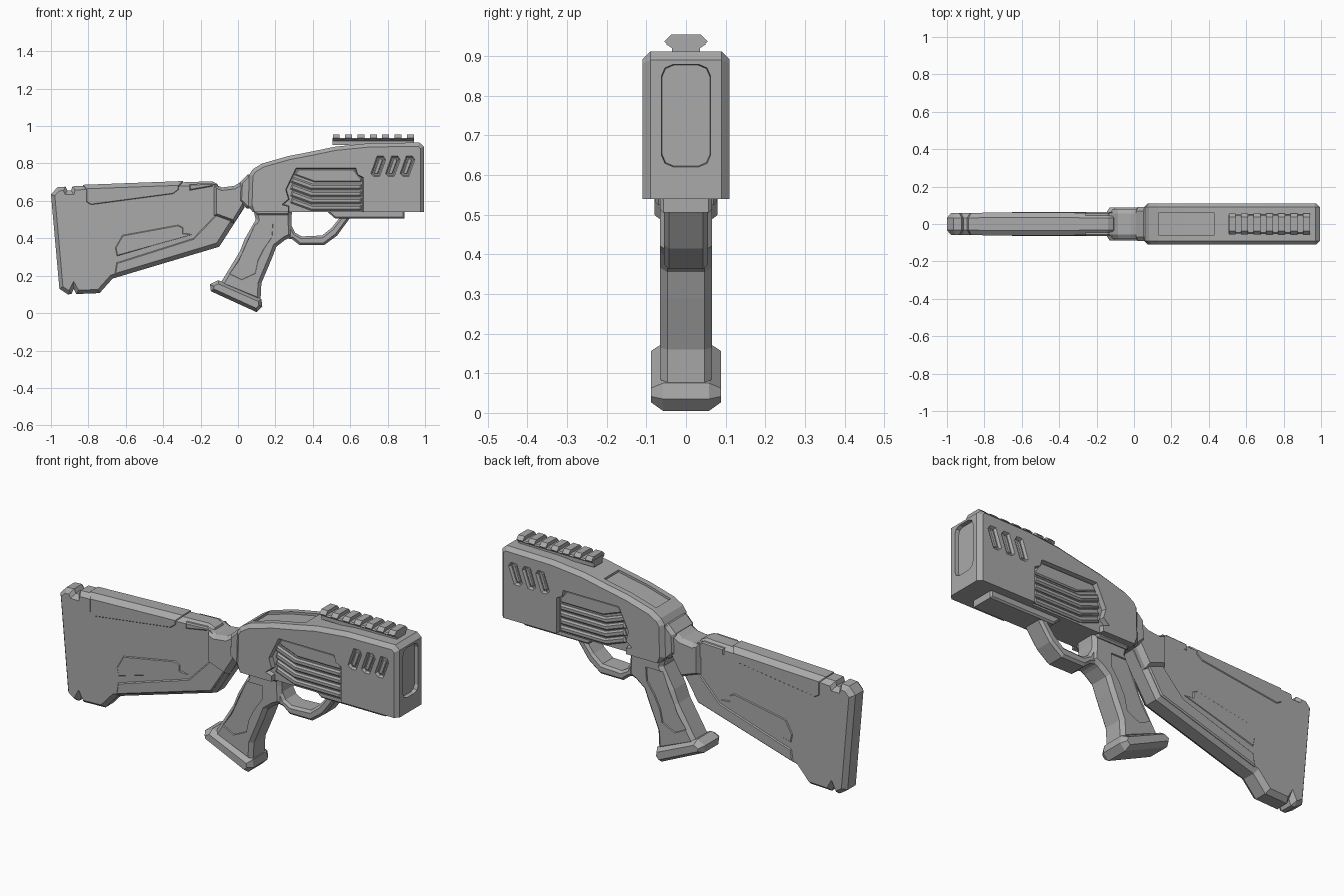
import bpy
import bmesh
from mathutils import Vector

default_cube = bpy.data.objects.get("Cube")
if default_cube:
    bpy.data.objects.remove(default_cube, do_unlink=True)

gray = bpy.data.materials.new("plain_gray")
gray.use_nodes = True
gray.diffuse_color = (0.4, 0.4, 0.4, 1)
gray.node_tree.nodes["Principled BSDF"].inputs["Base Color"].default_value = gray.diffuse_color


def inset(points, amount):
    """Move every edge of a closed outline inward by the amount."""
    pts = [Vector(p) for p in points]
    count = len(pts)
    area = sum(pts[i - 1].cross(pts[i]) for i in range(count))
    sign = 1 if area > 0 else -1
    result = []
    for i, p in enumerate(pts):
        before = (p - pts[i - 1]).normalized()
        after = (pts[(i + 1) % count] - p).normalized()
        n1 = Vector((-before.y, before.x)) * sign
        n2 = Vector((-after.y, after.x)) * sign
        result.append(p + (n1 + n2) * amount / max(1 + n1.dot(n2), 0.4))
    return result


def place(axis, p, h):
    if axis == "X":
        return (h, p[0], p[1])
    if axis == "Y":
        return (p[0], h, p[1])
    return (p[0], p[1], h)


def build(name, shells, axis="Y"):
    """Make one mesh from closed shells, each a list of (height, outline)."""
    bm = bmesh.new()
    for loops in shells:
        rings = [[bm.verts.new(place(axis, p, h)) for p in pts] for h, pts in loops]
        for low, high in zip(rings, rings[1:]):
            for i in range(len(low)):
                bm.faces.new((low[i - 1], low[i], high[i], high[i - 1]))
        bm.faces.new(rings[0])
        bm.faces.new(rings[-1])
    bmesh.ops.recalc_face_normals(bm, faces=bm.faces)
    mesh = bpy.data.meshes.new(name)
    bm.to_mesh(mesh)
    bm.free()
    ob = bpy.data.objects.new(name, mesh)
    bpy.context.collection.objects.link(ob)
    mesh.materials.append(gray)
    return ob


def slab(name, pts, half, edge=0.015, depth=None, floor=None):
    """Centred solid with chamfered sides; the floor height stays square."""
    depth = depth or edge
    small = inset(pts, edge)
    if floor is not None:
        small = [Vector((s.x, p[1])) if p[1] == floor else s for s, p in zip(small, pts)]
    return build(name, [[(-half, small), (depth - half, pts), (half - depth, pts), (half, small)]])


def both_sides(name, outlines, inner, outer, edge=0.006):
    """Chamfered plates on the two flanks."""
    return build(name, [[(s * inner, pts), (s * (outer - edge), pts), (s * outer, inset(pts, edge))]
                        for s in (-1, 1) for pts in outlines])


def side_cutter(outlines, depth, edge):
    return build("cutter", [[(s * depth, inset(pts, edge)), (s * (depth + 0.02), pts), (s * 0.2, pts)]
                            for s in (-1, 1) for pts in outlines])


def cut(target, cutter):
    cutter.hide_render = True
    mod = target.modifiers.new("cut", "BOOLEAN")
    mod.operation = "DIFFERENCE"
    mod.solver = "EXACT"
    mod.object = cutter
    bpy.context.view_layer.objects.active = target
    bpy.ops.object.modifier_apply(modifier=mod.name)
    bpy.data.objects.remove(cutter, do_unlink=True)


def soft_box(u0, u1, v0, v1, c):
    """Rectangle with rounded corners."""
    k = c * 0.3
    return [(u0 + c, v0), (u1 - c, v0), (u1 - k, v0 + k), (u1, v0 + c), (u1, v1 - c), (u1 - k, v1 - k),
            (u1 - c, v1), (u0 + c, v1), (u0 + k, v1 - k), (u0, v1 - c), (u0, v0 + c), (u0 + k, v0 + k)]


# Main body shell
bottom = 0.54
crown = [(0.06, 0.74), (0.08, 0.77), (0.13, 0.80), (0.27, 0.84), (0.4, 0.865), (0.52, 0.89), (0.7, 0.908)]
body = slab("body", [(0.08, bottom), (0.055, 0.57), *crown, (0.97, 0.912), (0.995, 0.89), (0.995, bottom)],
            0.11, 0.02, floor=bottom)

# Open side bays, slanted vents, muzzle panel and top panel
bay = [(0.27, 0.5), (0.27, 0.57), (0.235, 0.58), (0.27, 0.61), (0.255, 0.66), (0.31, 0.775), (0.63, 0.775),
       (0.64, 0.74), (0.67, 0.725), (0.67, 0.5)]
cut(body, side_cutter([bay], 0.085, 0.004))
vent = [(-0.045, -0.04), (-0.025, -0.06), (0.01, -0.06), (0.045, 0.035), (0.03, 0.06), (-0.01, 0.06)]
vents = [[(x + u, 0.785 + v) for u, v in vent] for x in (0.75, 0.828, 0.906)]
cut(body, side_cutter(vents, 0.098, 0.012))
muzzle = soft_box(-0.068, 0.068, 0.615, 0.885, 0.035)
cut(body, build("cutter", [[(0.975, inset(muzzle, 0.008)), (0.99, inset(muzzle, 0.006)), (1.1, muzzle)]], "X"))
sunk = [(x, z - 0.012) for x, z in crown[2:5]] + [(0.43, 0.86)]
cut(body, build("cutter", [[(y, sunk + [(0.43, 1), (0.13, 1)]) for y in (-0.06, 0.06)]]))

# Raised vent rims around the slots
both_sides("vent_insert", [inset(v, 0.018) for v in vents], 0.09, 0.104, 0.004)

# Bent louvres inside the bays
louvres = []
for i in range(4):
    z = 0.69 - 0.037 * i
    louvres.append([(0.29, z + 0.04), (0.4, z), (0.66, z), (0.66, z - 0.03), (0.39, z - 0.03), (0.28, z + 0.01)])
both_sides("bay_louvre", louvres, 0.08, 0.098, 0.008)
both_sides("bay_cover", [[(0.3, 0.74), (0.32, 0.77), (0.62, 0.77), (0.66, 0.72), (0.66, 0.7), (0.41, 0.7)]],
           0.08, 0.096, 0.006)

# Top rail with seven teeth
neck = [(-0.035, 0.9), (0.035, 0.9), (0.035, 0.92), (0.05, 0.93), (0.045, 0.937), (-0.045, 0.937),
        (-0.05, 0.93), (-0.035, 0.92)]
build("top_rail", [[(0.505, neck), (0.94, neck)]], "X")
tooth = [(-0.04, 0.925), (0.04, 0.925), (0.055, 0.937), (0.037, 0.955), (-0.037, 0.955), (-0.055, 0.937)]
build("rail_teeth", [[(0.507 + 0.066 * i, tooth), (0.544 + 0.066 * i, tooth)] for i in range(7)], "X")

# Lower rail
slab("lower_rail", [(0.48, 0.56), (0.48, 0.54), (0.52, 0.505), (0.89, 0.505), (0.89, 0.56)], 0.065, 0.008)

# Trigger guard loop
slab("trigger_guard", [(0.48, 0.55), (0.54, 0.505), (0.5, 0.455), (0.45, 0.415), (0.34, 0.41), (0.305, 0.43),
                       (0.285, 0.47), (0.25, 0.45), (0.255, 0.4), (0.29, 0.395), (0.33, 0.363), (0.46, 0.363),
                       (0.53, 0.415), (0.6, 0.51), (0.6, 0.55)], 0.055, 0.012)

# Grip with sunk side panels
grip = slab("grip", [(0.08, 0.56), (0.095, 0.5), (0.035, 0.395), (0.01, 0.33), (-0.1, 0.15), (0.12, 0.06),
                     (0.125, 0.16), (0.18, 0.29), (0.205, 0.355), (0.25, 0.39), (0.29, 0.41), (0.285, 0.5),
                     (0.29, 0.56)], 0.065, 0.018)
panel = [(0.09, 0.48), (0.19, 0.48), (0.185, 0.405), (0.14, 0.34), (0.11, 0.28), (0.095, 0.21), (0.02, 0.175),
         (-0.05, 0.21), (0, 0.28), (0.045, 0.38)]
cut(grip, side_cutter([panel], 0.058, 0.004))
slab("grip_collar", [(0.08, 0.56), (0.1, 0.525), (0.27, 0.525), (0.285, 0.56)], 0.078, 0.008)
slab("grip_base", [(-0.15, 0.155), (-0.105, 0.176), (0.125, 0.075), (0.13, 0.035), (0.1, 0.005),
                   (-0.145, 0.117)], 0.088, 0.018, 0.03)

# Neck and collar joining the stock to the body
slab("body_collar", [(0.005, 0.6), (0.01, 0.7), (0.05, 0.74), (0.09, 0.74), (0.09, 0.56), (0.045, 0.56)],
     0.09, 0.014, 0.02)
slab("stock_neck", [(-0.13, 0.69), (-0.085, 0.672), (-0.02, 0.68), (0.03, 0.71), (0.04, 0.58), (-0.02, 0.48),
                    (-0.13, 0.52)], 0.08, 0.016, 0.025)

# Stock with notches that mark the butt pad
stock = slab("stock", [(-1, 0.635), (-0.965, 0.673), (-0.922, 0.676), (-0.912, 0.655), (-0.892, 0.655),
                       (-0.885, 0.678), (-0.14, 0.705), (-0.11, 0.69), (-0.1, 0.66), (0.02, 0.6), (0.035, 0.565),
                       (-0.1, 0.355), (-0.67, 0.185), (-0.74, 0.107), (-0.865, 0.102), (-0.878, 0.13),
                       (-0.89, 0.102), (-0.91, 0.1), (-0.955, 0.13)], 0.058, 0.02, 0.025)

# Cheek rest along the top
cheek = [(-0.83, 0.686), (-0.83, 0.585), (-0.79, 0.56), (-0.34, 0.62), (-0.3, 0.65), (-0.295, 0.706)]
slab("cheek_rest", cheek, 0.062, 0.022, 0.028)

# Front frame sweeping under the stock
both_sides("stock_frame", [[(-0.26, 0.69), (-0.26, 0.655), (-0.12, 0.68), (-0.115, 0.53), (-0.24, 0.4),
                            (-0.65, 0.27), (-0.66, 0.205), (-0.11, 0.37), (0.01, 0.56), (-0.09, 0.655),
                            (-0.14, 0.695)]], 0.04, 0.063)

# Stepped plate in the stock hollow
both_sides("stock_step", [[(-0.66, 0.35), (-0.62, 0.42), (-0.32, 0.475), (-0.29, 0.46), (-0.29, 0.43),
                           (-0.24, 0.42), (-0.65, 0.3)]], 0.04, 0.062, 0.008)
